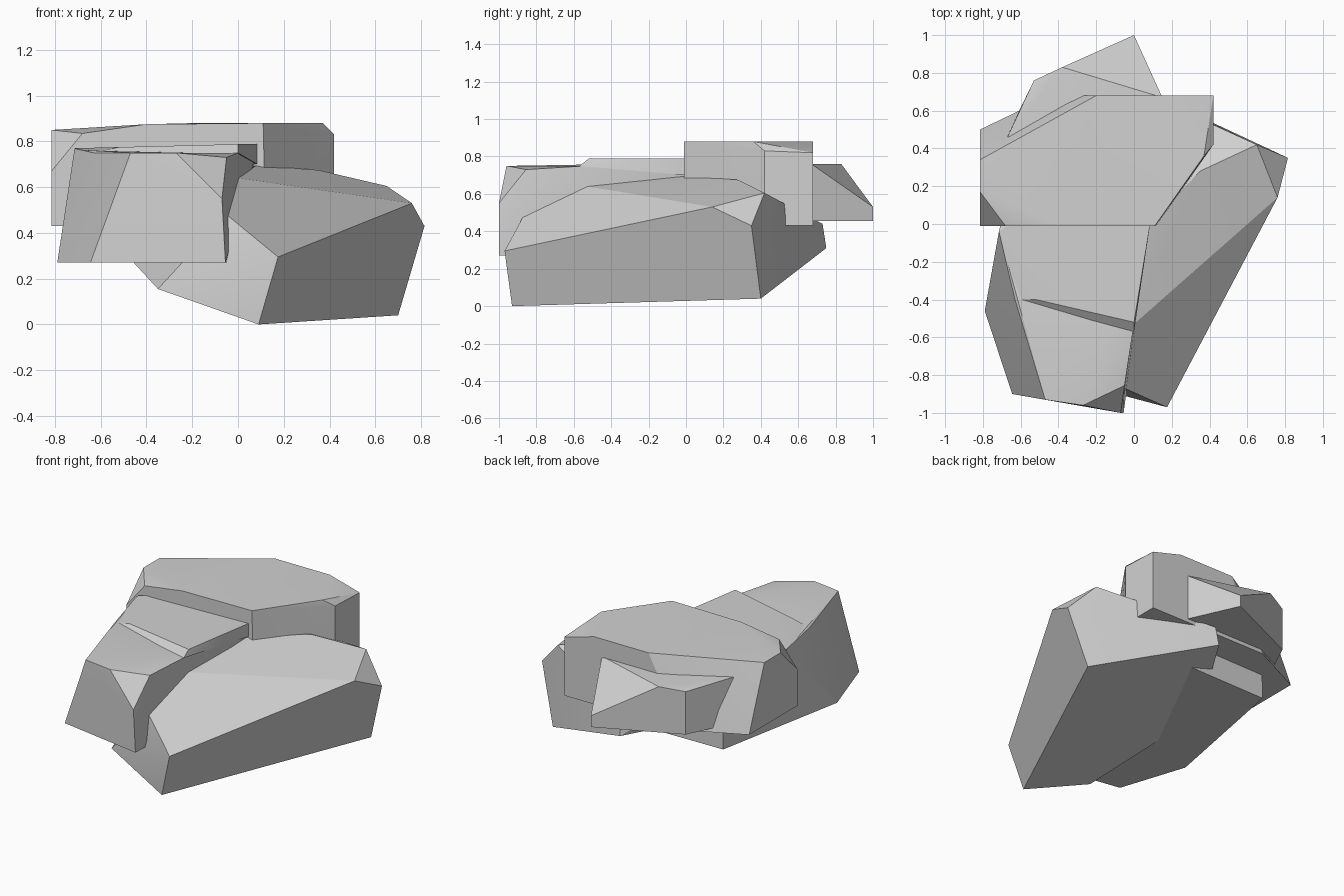
import bpy
import bmesh
import math

default_cube = bpy.data.objects.get("Cube")
if default_cube:
    bpy.data.objects.remove(default_cube, do_unlink=True)

# One plain stone colour for every part
stone = bpy.data.materials.new("stone_grey")
stone.use_nodes = True
stone.diffuse_color = (0.64, 0.64, 0.64, 1)
principled = next(node for node in stone.node_tree.nodes if node.type == "BSDF_PRINCIPLED")
principled.inputs["Base Color"].default_value = stone.diffuse_color
principled.inputs["Roughness"].default_value = 0.9


def chipped_block(name, corners):
    """Make a faceted boulder as the convex hull of its chipped corners."""
    mesh = bpy.data.meshes.new(name)
    bm = bmesh.new()
    for corner in corners:
        bm.verts.new(corner)
    hull = bmesh.ops.convex_hull(bm, input=bm.verts)
    unused = [item for item in hull["geom_interior"] if isinstance(item, bmesh.types.BMVert)]
    bmesh.ops.delete(bm, geom=unused, context="VERTS")
    bmesh.ops.dissolve_limit(bm, angle_limit=math.radians(3),
                             verts=bm.verts, edges=bm.edges)
    bmesh.ops.recalc_face_normals(bm, faces=bm.faces)
    bm.to_mesh(mesh)
    bm.free()
    block = bpy.data.objects.new(name, mesh)
    bpy.context.collection.objects.link(block)
    mesh.materials.append(stone)
    bpy.ops.object.select_all(action="DESELECT")
    block.select_set(True)
    bpy.context.view_layer.objects.active = block
    bpy.ops.object.shade_smooth_by_angle(angle=math.radians(20))
    return block


def level(height, outline):
    """Lift a plan outline to one height."""
    return [(x, y, height) for x, y in outline]


# Large sloping slab that carries the others
chipped_block("base_slab", [
    (.09, -.93, 0), (.7, .4, .04), (-.04, .75, .31), (-.35, -.83, .155),
    (.175, -.97, .295), (.815, .35, .43), (.76, .14, .53), (.65, .42, .605),
    (-.05, -.87, .48), (0, -.53, .64), (.08, 0, .695), (.35, .28, .675),
    (-.03, .73, .44), (-.52, 0, .34), (-.4, .3, .6),
])

# Front block with a chipped nose, running back beneath the cap
chipped_block("front_block", level(.27, [
    (-.645, -.9), (-.055, -1), (-.79, -.46), (-.61, .48), (0, .49),
]) + level(.75, [
    (-.47, -.93), (-.27, -.96), (-.63, -.4), (0, -.53), (.08, 0),
]) + [
    (-.05, -.855, .73), (-.07, -1, .55), (-.715, -.04, .765),
    (-.6, .48, .65), (0, .49, .65),
])

# Thin raised ledge on the front block
chipped_block("raised_ledge", level(.75, [
    (-.63, -.4), (0, -.57), (-.715, -.04),
]) + level(.788, [
    (0, -.52), (.085, 0), (.08, .2), (-.4, .2),
]) + level(.7, [
    (.085, 0), (.08, .2), (-.6, .2),
]) + [(-.52, -.4, .775), (-.715, -.04, .77)])

# Broad cap stone with bevelled corners
chipped_block("cap_stone", level(.43, [
    (-.815, -.01), (.12, -.01), (.42, .42), (.42, .68), (-.44, .68), (-.815, .5),
]) + level(.85, [
    (-.815, .17), (-.815, .34),
]) + level(.88, [
    (-.3, .15), (.11, -.01), (.37, .36), (.2, .68), (-.2, .68),
]) + [
    (-.815, -.01, .67), (-.68, -.01, .835), (-.4, -.01, .875),
    (.42, .42, .83), (.42, .68, .82),
])

# Wedge jutting out at the back
chipped_block("rear_wedge", level(.455, [
    (0, 1), (.15, .67), (-.53, .76), (-.68, .45), (0, .45),
]) + level(.76, [
    (-.38, .83), (.15, .67), (-.67, .46), (0, .45),
]) + [(0, 1, .53), (-.53, .76, .74)])
